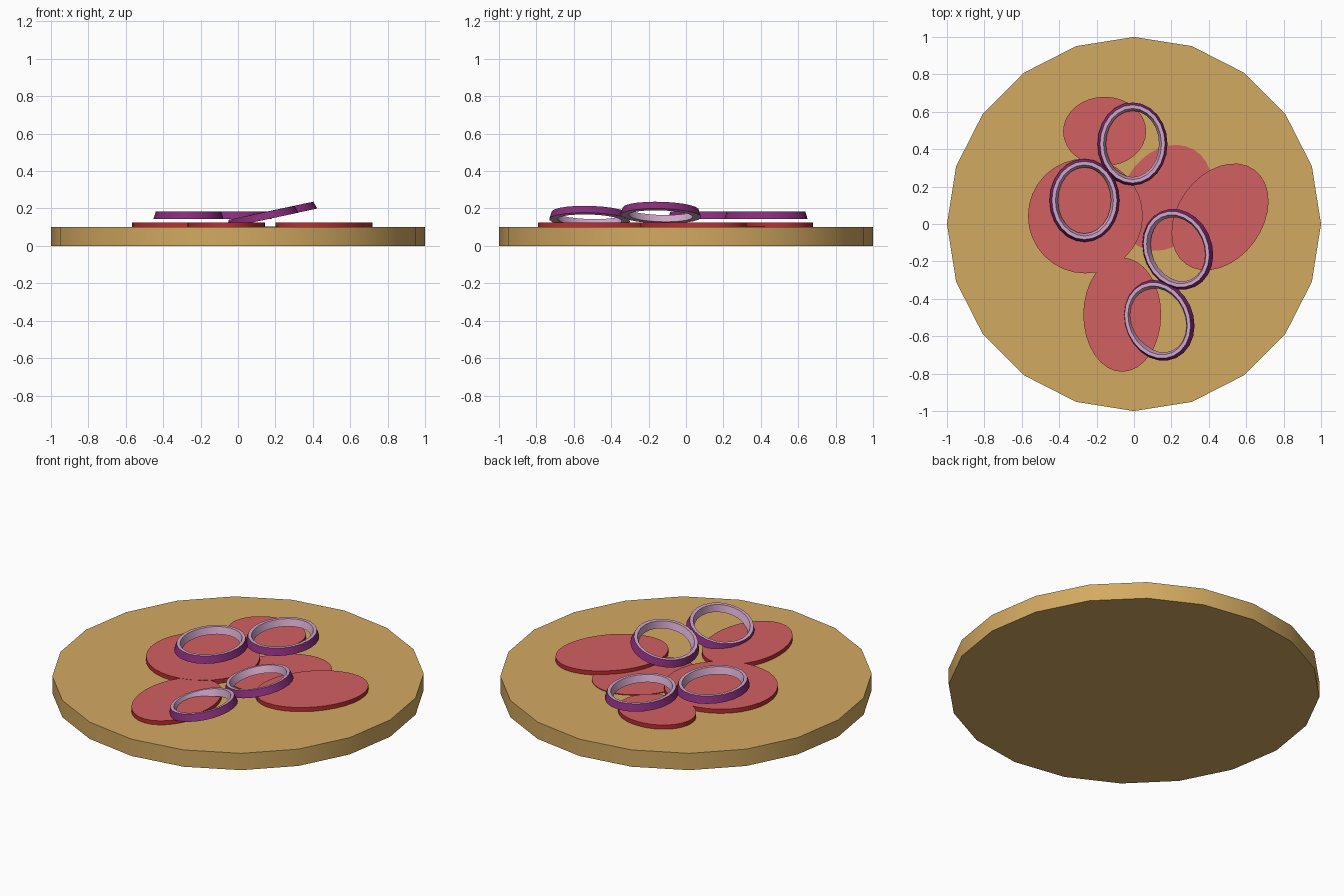
import bpy, bmesh
from math import cos, sin, pi, radians
from mathutils import Matrix, Vector

cube = bpy.data.objects.get("Cube")
if cube:
    bpy.data.objects.remove(cube, do_unlink=True)


def material(name, rgb):
    mat = bpy.data.materials.new(name)
    mat.use_nodes = True
    mat.diffuse_color = (*rgb, 1)
    mat.node_tree.nodes["Principled BSDF"].inputs["Base Color"].default_value = (*rgb, 1)
    return mat


wood = material("warm_wood", (0.65, 0.40, 0.12))
flesh = material("slice_red", (0.64, 0.115, 0.12))
skin = material("slice_skin_red", (0.51, 0.026, 0.03))
onion = material("onion_pink", (0.64, 0.38, 0.58))
onion_skin = material("onion_skin_purple", (0.24, 0.026, 0.19))


def finish(name, bm, mats, rule):
    """Colour faces by rule, then link the mesh with smooth sides."""
    bmesh.ops.recalc_face_normals(bm, faces=bm.faces[:])
    for f in bm.faces:
        f.material_index = rule(f)
    mesh = bpy.data.meshes.new(name)
    bm.to_mesh(mesh)
    bm.free()
    for m in mats:
        mesh.materials.append(m)
    ob = bpy.data.objects.new(name, mesh)
    bpy.context.collection.objects.link(ob)
    bpy.ops.object.select_all(action='DESELECT')
    ob.select_set(True)
    bpy.context.view_layer.objects.active = ob
    bpy.ops.object.shade_smooth_by_angle(angle=radians(35))
    return ob


def disc(name, sides, centre, radii, turn, z0, z1, mats, rule):
    bm = bmesh.new()
    spin = Matrix.Rotation(radians(turn), 3, 'Z')
    loops = []
    for z in (z0, z1):
        loops.append([bm.verts.new(spin @ Vector((radii[0] * cos(2 * pi * i / sides),
                                                  radii[1] * sin(2 * pi * i / sides), 0))
                                   + Vector((*centre, z))) for i in range(sides)])
    low, high = loops
    bm.faces.new(low)
    bm.faces.new(high)
    for i in range(sides):
        j = (i + 1) % sides
        bm.faces.new((low[i], low[j], high[j], high[i]))
    return finish(name, bm, mats, rule)


# Round board
disc("board", 20, (0, 0), (1, 1), 0, 0, 0.1, [wood], lambda f: 0)

# Thin slices: centre, radii, turn, top height
slices = {
    "back_slice": ((-0.157, 0.495), (0.222, 0.185), 0, 0.125),
    "right_slice": ((-0.26, 0.043), (0.307, 0.307), 0, 0.125),
    "left_slice": ((0.46, 0.038), (0.312, 0.227), 54, 0.125),
    "front_slice": ((-0.063, -0.485), (0.208, 0.305), 0, 0.124),
    "middle_slice": ((0.17, 0.14), (0.298, 0.232), 60, 0.104),
}
for name, (centre, radii, turn, top) in slices.items():
    disc(name, 32, centre, radii, turn, top - 0.027, top, [flesh, skin],
         lambda f: 0 if abs(f.normal.z) > 0.5 else 1)

# Onion rings: tapered section swept round an oval
SECTION = [(0.187, -0.02), (0.174, 0.02), (0.155, 0.02), (0.142, -0.02)]


def onion_ring(name, centre, turn, tilt, sides=24):
    bm = bmesh.new()
    loops = []
    for r, z in SECTION:
        loops.append([bm.verts.new((r * cos(2 * pi * i / sides),
                                    (r + 0.035) * sin(2 * pi * i / sides), z))
                      for i in range(sides)])
    outer = set()
    for k in range(len(SECTION)):
        a, b = loops[k], loops[(k + 1) % len(SECTION)]
        for i in range(sides):
            j = (i + 1) % sides
            face = bm.faces.new((a[i], a[j], b[j], b[i]))
            if k == 0:
                outer.add(face)
    ob = finish(name, bm, [onion, onion_skin], lambda f: 1 if f in outer else 0)
    ob.matrix_world = (Matrix.Translation(centre)
                       @ Matrix.Rotation(radians(-tilt), 4, 'Y')
                       @ Matrix.Rotation(radians(turn), 4, 'Z'))


onion_ring("back_onion_ring", (-0.008, 0.428, 0.165), 0, 0)
onion_ring("right_onion_ring", (-0.265, 0.126, 0.165), 0, 0)
onion_ring("left_onion_ring", (0.23, -0.135, 0.179), 25, 12)
onion_ring("front_onion_ring", (0.13, -0.515, 0.157), 25, 12)
